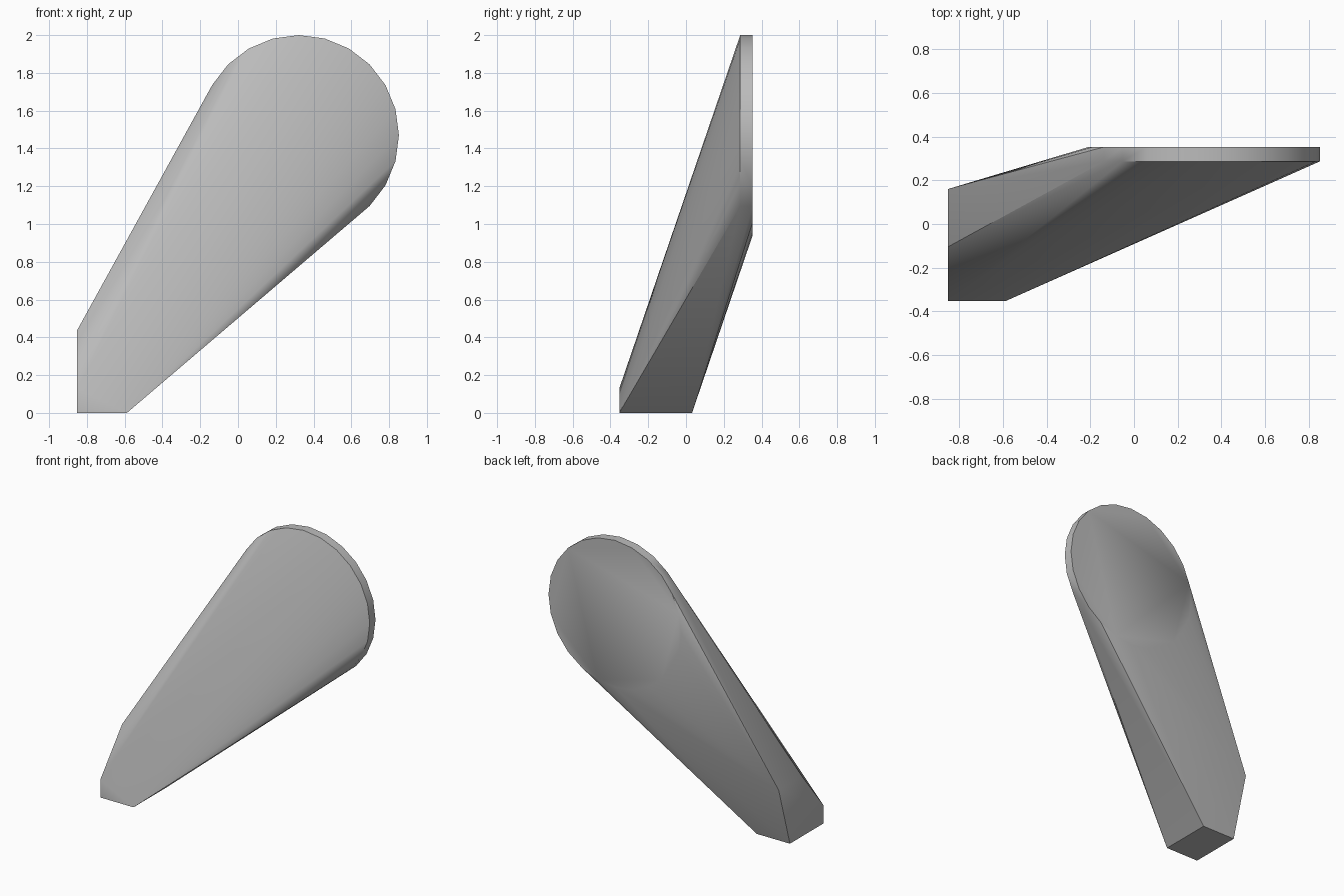
import bpy, bmesh, math

cube = bpy.data.objects.get("Cube")
if cube:
    bpy.data.objects.remove(cube, do_unlink=True)

# One plain grey
grey = bpy.data.materials.new("plain grey")
grey.use_nodes = True
colour = (0.5, 0.5, 0.5, 1)
grey.diffuse_color = colour
grey.node_tree.nodes["Principled BSDF"].inputs["Base Color"].default_value = colour

bm = bmesh.new()

# Round upper end: front and back rims of an upright disc
SIDES, RADIUS = 24, 0.53
for y in (0.287, 0.353):
    for i in range(SIDES):
        a = math.tau * i / SIDES
        bm.verts.new((0.322 + RADIUS * math.cos(a), y, 1.47 + RADIUS * math.sin(a)))

# Square foot: flat rectangle on the ground
LEFT, RIGHT, FRONT, BACK = -0.853, -0.588, -0.353, 0.032
for x in (LEFT, RIGHT):
    for y in (FRONT, BACK):
        bm.verts.new((x, y, 0))

# Upright side of the foot, cut off at a slant
for y, z in ((FRONT, 0.13), (-0.105, 0.435), (0.16, 0.435)):
    bm.verts.new((LEFT, y, z))

# Stretch one skin around both ends
hull = bmesh.ops.convex_hull(bm, input=bm.verts[:])
inner = {g for g in hull["geom_interior"] + hull["geom_unused"]
         if isinstance(g, bmesh.types.BMVert)}
bmesh.ops.delete(bm, geom=list(inner), context="VERTS")
bmesh.ops.dissolve_limit(bm, angle_limit=0.01, verts=bm.verts[:], edges=bm.edges[:])
bmesh.ops.recalc_face_normals(bm, faces=bm.faces[:])

mesh = bpy.data.meshes.new("tapered_arm")
bm.to_mesh(mesh)
bm.free()
mesh.materials.append(grey)
arm = bpy.data.objects.new("tapered_arm", mesh)
bpy.context.collection.objects.link(arm)

# Soft sides, crisp rims
bpy.ops.object.select_all(action="DESELECT")
arm.select_set(True)
bpy.context.view_layer.objects.active = arm
bpy.ops.object.shade_smooth_by_angle(angle=math.radians(30))
